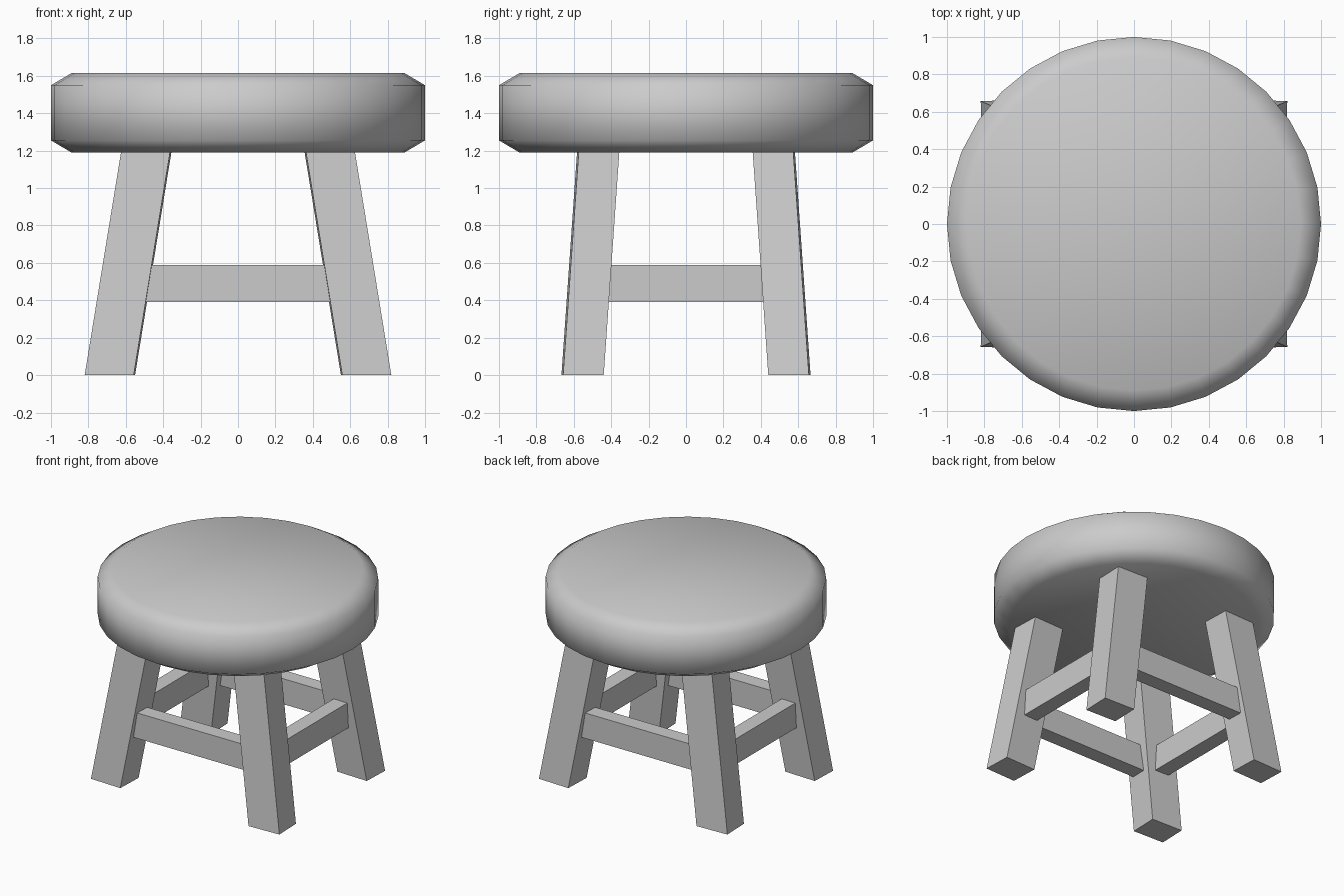
import bpy, bmesh, math

if "Cube" in bpy.data.objects:
    bpy.data.objects.remove(bpy.data.objects["Cube"])

def make_object(name, bm):
    bmesh.ops.recalc_face_normals(bm, faces=bm.faces)
    me = bpy.data.meshes.new(name)
    bm.to_mesh(me)
    bm.free()
    ob = bpy.data.objects.new(name, me)
    bpy.context.collection.objects.link(ob)
    return ob

def loft(name, rings):
    """Closed solid through a stack of equal-sized vertex rings."""
    bm = bmesh.new()
    vs = [[bm.verts.new(p) for p in ring] for ring in rings]
    n = len(vs[0])
    for a, b in zip(vs, vs[1:]):
        for i in range(n):
            j = (i + 1) % n
            bm.faces.new((a[i], a[j], b[j], b[i]))
    bm.faces.new(vs[0][::-1])
    bm.faces.new(vs[-1])
    return make_object(name, bm)

# Round cushion-like seat: 32 sides, chamfered rims, smooth shaded
SIDES = 32
profile = [(0.89, 1.19), (1.0, 1.255), (1.0, 1.55), (0.89, 1.615)]
seat = loft("seat", [[(r * math.cos(2 * math.pi * i / SIDES),
                       r * math.sin(2 * math.pi * i / SIDES), z)
                      for i in range(SIDES)] for r, z in profile])
for p in seat.data.polygons:
    p.use_smooth = True

# Four splayed legs, slightly twisted about their own axis
TOP = 1.25
def leg_center(z):
    return 0.685 - 0.163 * z, 0.553 - 0.070 * z

def leg_ring(z, sx, sy, w=0.262, d=0.217, twist=-0.035):
    cx, cy = leg_center(z)
    c, s = math.cos(twist), math.sin(twist)
    ring = []
    for u, v in ((-1, -1), (1, -1), (1, 1), (-1, 1)):
        x, y = u * w / 2, v * d / 2
        ring.append((sx * (cx + x * c - y * s), sy * (cy + x * s + y * c), z))
    return ring

for side, sx in (("left", -1), ("right", 1)):
    for end, sy in (("front", -1), ("back", 1)):
        loft(f"{end}_{side}_leg", [leg_ring(z, sx, sy) for z in (0, TOP)])

# Stretchers between the legs, ends slanted to follow the legs
Z0, Z1, THICK = 0.39, 0.59, 0.12
def stretcher(name, along_x, offset):
    rings = []
    for z in (Z0, Z1):
        half = leg_center(z)[0 if along_x else 1] - 0.06
        ring = [(u * half, offset + v * THICK / 2, z)
                for u, v in ((-1, -1), (1, -1), (1, 1), (-1, 1))]
        rings.append(ring if along_x else [(y, x, z) for x, y, z in ring])
    loft(name, rings)

stretcher("front_stretcher", True, -0.535)
stretcher("back_stretcher", True, 0.535)
stretcher("left_stretcher", False, -0.61)
stretcher("right_stretcher", False, 0.61)
